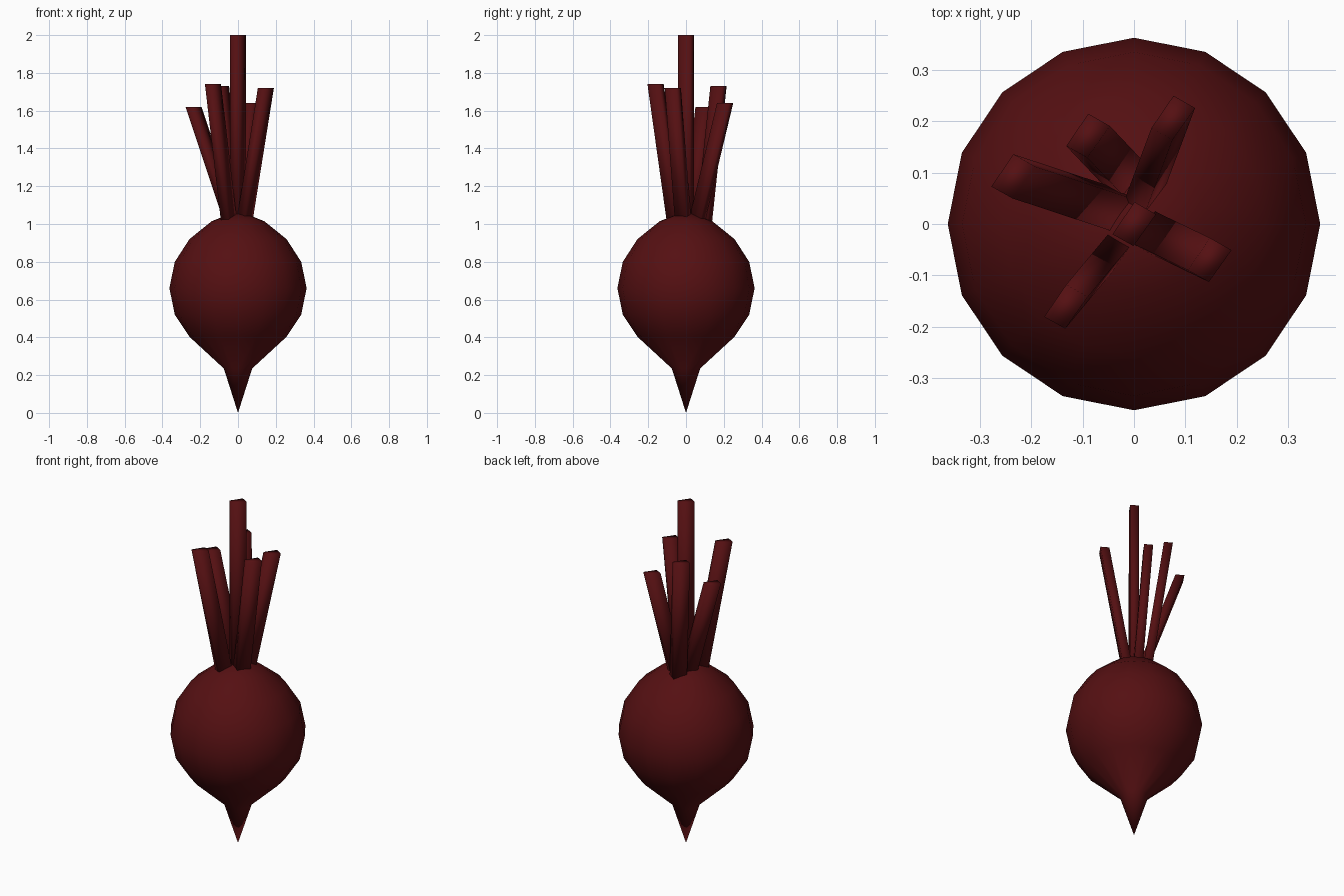
import bpy
import bmesh
import math

if "Cube" in bpy.data.objects:
    bpy.data.objects.remove(bpy.data.objects["Cube"])

red = bpy.data.materials.new("beet_red")
red.diffuse_color = (0.09, 0.005, 0.006, 1)
red.use_nodes = True
red.node_tree.nodes["Principled BSDF"].inputs["Base Color"].default_value = red.diffuse_color


def finish(name, bm):
    bmesh.ops.recalc_face_normals(bm, faces=bm.faces)
    for f in bm.faces:
        f.smooth = True
    mesh = bpy.data.meshes.new(name)
    bm.to_mesh(mesh)
    bm.free()
    mesh.materials.append(red)
    obj = bpy.data.objects.new(name, mesh)
    bpy.context.collection.objects.link(obj)


# Root: 16-sided turned profile (radius, z) closed by a tip and a crown point
SIDES = 16
PROFILE = [(0.075, 0.235), (0.257, 0.403), (0.335, 0.521), (0.363, 0.66),
           (0.335, 0.799), (0.257, 0.92), (0.139, 1.015)]
bm = bmesh.new()
rings = []
for r, z in PROFILE:
    rings.append([bm.verts.new((r * math.cos(2 * math.pi * i / SIDES),
                                r * math.sin(2 * math.pi * i / SIDES), z))
                  for i in range(SIDES)])
tip = bm.verts.new((0, 0, 0))
crown = bm.verts.new((0, 0, 1.07))
for i in range(SIDES):
    j = (i + 1) % SIDES
    bm.faces.new((tip, rings[0][j], rings[0][i]))
    bm.faces.new((crown, rings[-1][i], rings[-1][j]))
    for a, b in zip(rings, rings[1:]):
        bm.faces.new((a[i], a[j], b[j], b[i]))
finish("root", bm)

# Stalks: slanted four-sided prisms with level ends
SECTION = [(-0.042, -0.02), (-0.001, -0.043), (0.043, 0.019), (0.001, 0.043)]
BASE_Z, LOW_Z = 1.02, 0.95
STALKS = [  # centre at BASE_Z, then centre of the top end
    ((0, 0), (0, 0, 2.0)),
    ((-0.036, 0.027), (-0.236, 0.093, 1.62)),
    ((-0.018, 0.096), (-0.09, 0.172, 1.73)),
    ((0.02, 0.058), (0.076, 0.207, 1.64)),
    ((0.035, -0.016), (0.147, -0.07, 1.72)),
    ((-0.049, -0.06), (-0.133, -0.161, 1.74)),
]
for n, ((bx, by), (tx, ty, tz)) in enumerate(STALKS, 1):
    k = (LOW_Z - BASE_Z) / (tz - BASE_Z)
    lx, ly = bx + (tx - bx) * k, by + (ty - by) * k
    bm = bmesh.new()
    low = [bm.verts.new((lx + x, ly + y, LOW_Z)) for x, y in SECTION]
    top = [bm.verts.new((tx + x, ty + y, tz)) for x, y in SECTION]
    bm.faces.new(low[::-1])
    bm.faces.new(top)
    for i in range(4):
        j = (i + 1) % 4
        bm.faces.new((low[i], low[j], top[j], top[i]))
    finish(f"stalk_{n}", bm)
